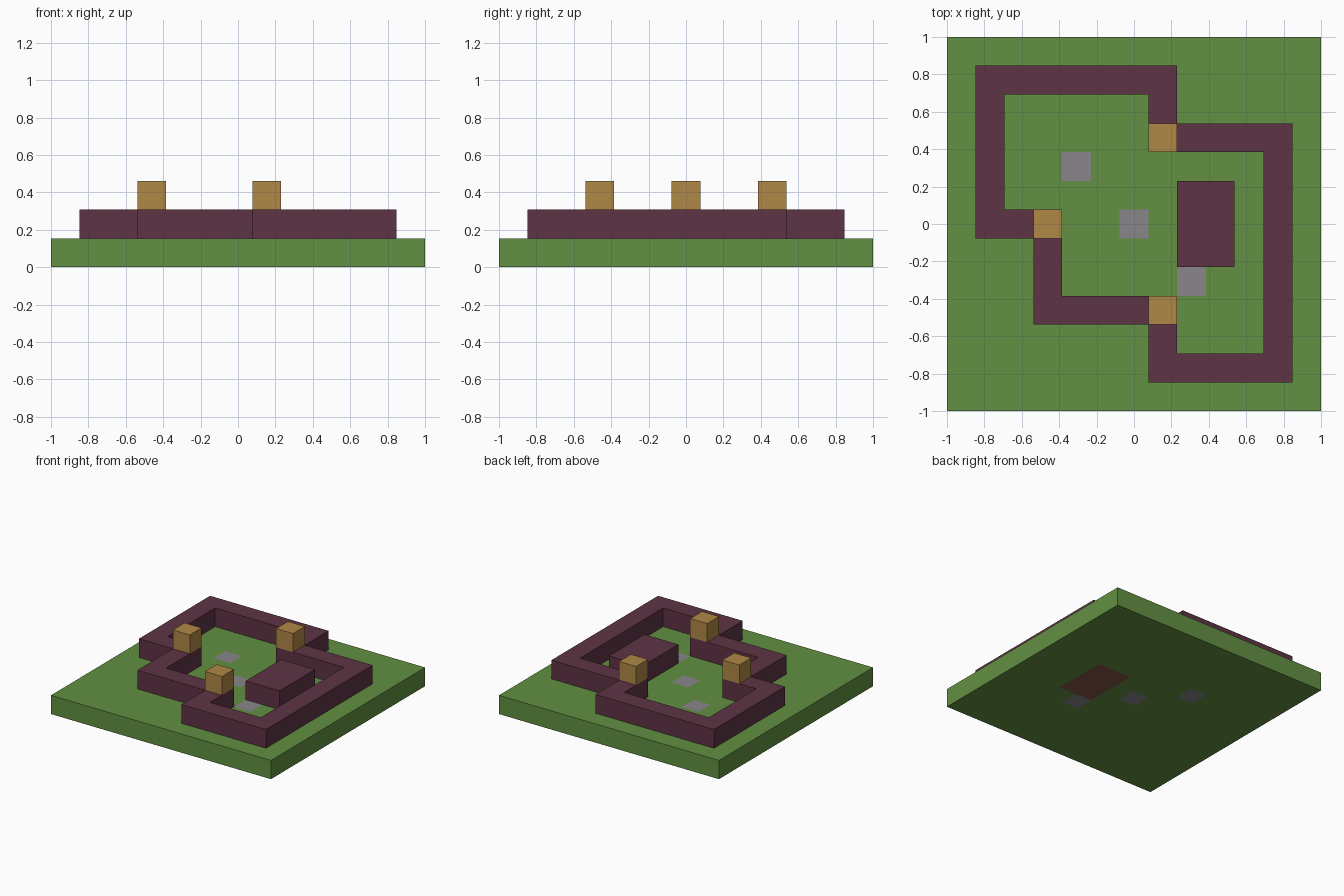
import bpy
import bmesh
from mathutils import Vector

if "Cube" in bpy.data.objects:
    bpy.data.objects.remove(bpy.data.objects["Cube"], do_unlink=True)

N = 13          # cells along one side
U = 2 / N       # size of one cell


def material(name, color):
    m = bpy.data.materials.new(name)
    m.use_nodes = True
    m.diffuse_color = (*color, 1)
    m.node_tree.nodes["Principled BSDF"].inputs["Base Color"].default_value = (*color, 1)
    return m


grass = material("grass green", (0.122, 0.279, 0.054))
stone = material("stone grey", (0.246, 0.238, 0.254))
earth = material("earth brown", (0.225, 0.098, 0.062))
maroon = material("wall maroon", (0.114, 0.034, 0.059))
tan = material("post tan", (0.434, 0.246, 0.061))


def finish(name, bm, *mats):
    bmesh.ops.recalc_face_normals(bm, faces=bm.faces)
    mesh = bpy.data.meshes.new(name)
    bm.to_mesh(mesh)
    bm.free()
    for m in mats:
        mesh.materials.append(m)
    ob = bpy.data.objects.new(name, mesh)
    bpy.context.collection.objects.link(ob)
    return ob


def box(bm, center, size):
    """Add a box; center and size are counted in cells."""
    verts = bmesh.ops.create_cube(bm, size=1)["verts"]
    bmesh.ops.scale(bm, vec=Vector(size) * U, verts=verts)
    bmesh.ops.translate(bm, vec=Vector(center) * U, verts=verts)


# Ground slab, cut into cells so paving and earth lie flush in the grass
bm = bmesh.new()
box(bm, (0, 0, 0.5), (N, N, 1))
for axis in (Vector((1, 0, 0)), Vector((0, 1, 0))):
    for i in range(1, N):
        bmesh.ops.bisect_plane(bm, geom=bm.verts[:] + bm.edges[:] + bm.faces[:],
                               plane_co=axis * (i - N / 2) * U, plane_no=axis)
bm.normal_update()
for f in bm.faces:
    c = f.calc_center_median() / U
    cell = (round(c.x), round(c.y))
    if abs(f.normal.z) > 0.5:
        if cell in {(-2, 2), (0, 0), (2, -2)}:
            f.material_index = 1
        elif cell[0] in (2, 3) and abs(cell[1]) <= 1:
            f.material_index = 2
finish("ground", bm, grass, stone, earth)

# Closed wall: a square section swept around a right-angled path
path = [Vector(p) for p in ((-5, 5), (1, 5), (1, 3), (5, 3), (5, -5),
                            (1, -5), (1, -3), (-3, -3), (-3, 0), (-5, 0))]
bm = bmesh.new()
rings = []
for i, p in enumerate(path):
    before = (p - path[i - 1]).normalized()
    after = (path[(i + 1) % len(path)] - p).normalized()
    miter = (Vector((-before.y, before.x)) + Vector((-after.y, after.x))) / 2
    rings.append([bm.verts.new(((p.x + s * miter.x) * U, (p.y + s * miter.y) * U, z * U))
                  for s, z in ((-1, 1), (1, 1), (1, 2), (-1, 2))])
for i, a in enumerate(rings):
    b = rings[(i + 1) % len(rings)]
    for k in range(4):
        j = (k + 1) % 4
        bm.faces.new((a[k], a[j], b[j], b[k]))
finish("wall", bm, maroon)

# Solid block inside the wall
bm = bmesh.new()
box(bm, (2.5, 0, 1.5), (2, 3, 1))
finish("inner_block", bm, maroon)

# Posts on the inner corners of the wall
for name, x, y in (("back_post", 1, 3), ("right_post", -3, 0), ("front_post", 1, -3)):
    bm = bmesh.new()
    box(bm, (x, y, 2.5), (1, 1, 1))
    finish(name, bm, tan)
